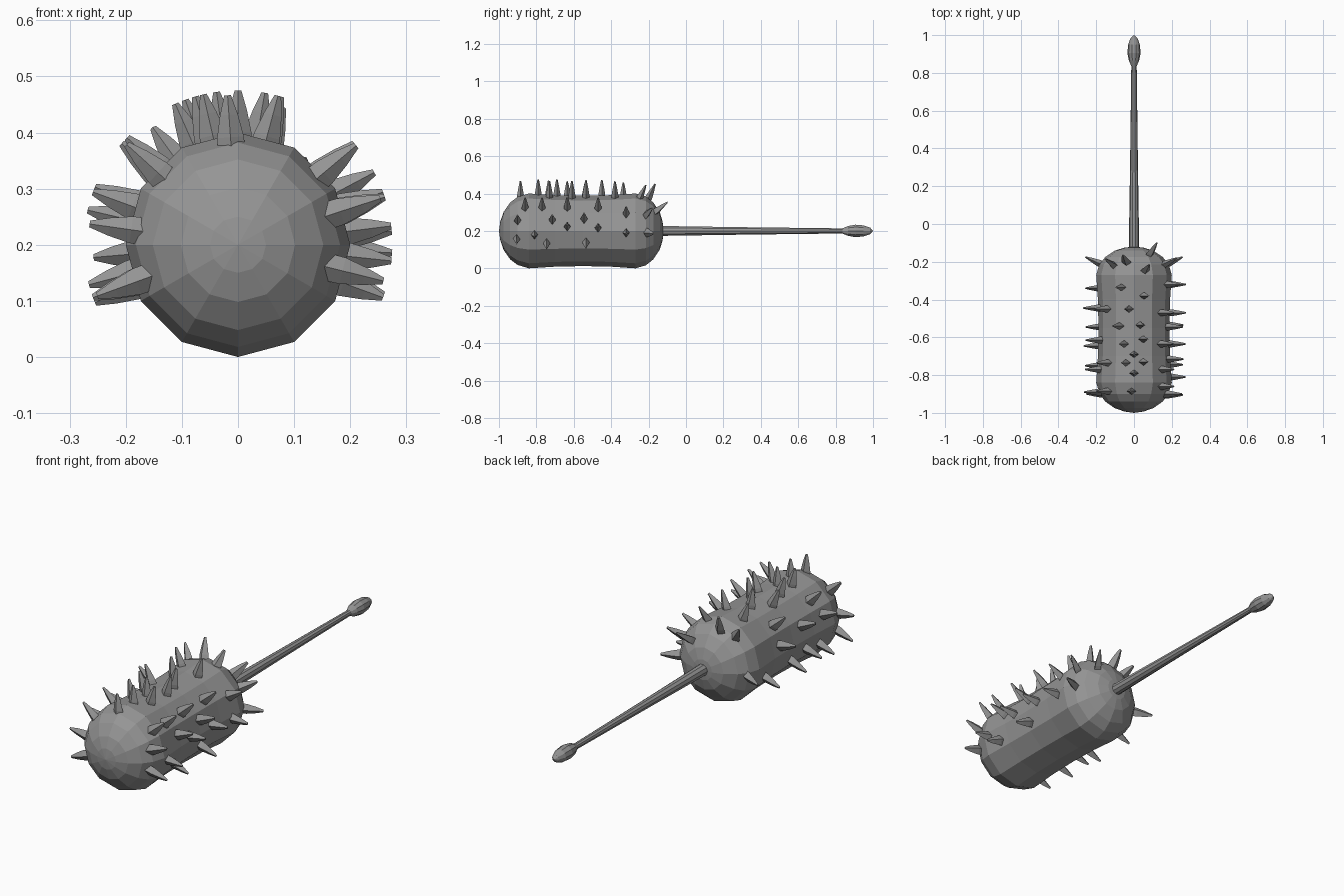
import bpy, bmesh, math
from mathutils import Vector

if "Cube" in bpy.data.objects:
    bpy.data.objects.remove(bpy.data.objects["Cube"])

AXIS_Z = 0.2  # height of the long axis

grey = bpy.data.materials.new("iron_grey")
grey.diffuse_color = (0.3, 0.3, 0.3, 1)
grey.use_nodes = True
grey.node_tree.nodes["Principled BSDF"].inputs["Base Color"].default_value = grey.diffuse_color


def finish(bm, name):
    bmesh.ops.recalc_face_normals(bm, faces=bm.faces)
    mesh = bpy.data.meshes.new(name)
    bm.to_mesh(mesh)
    bm.free()
    mesh.materials.append(grey)
    obj = bpy.data.objects.new(name, mesh)
    bpy.context.collection.objects.link(obj)
    return obj


def lathe(name, profile, sides):
    """Revolve (y, radius) points around the long axis."""
    bm = bmesh.new()
    rings = []
    for y, r in profile:
        if r == 0:
            rings.append([bm.verts.new((0, y, AXIS_Z))] * sides)
            continue
        angles = [2 * math.pi * i / sides for i in range(sides)]
        rings.append([bm.verts.new((r * math.cos(a), y, AXIS_Z + r * math.sin(a)))
                      for a in angles])
    for a, b in zip(rings, rings[1:]):
        for i in range(sides):
            j = (i + 1) % sides
            corners = list(dict.fromkeys((a[i], a[j], b[j], b[i])))
            bm.faces.new(corners)
    return finish(bm, name)


def add_spike(bm, angle, y, surface=0.19, lean=0.0):
    """Blunt diamond-section spike pointing away from the long axis."""
    a = math.radians(angle)
    radial = Vector((math.cos(a), 0, math.sin(a)))
    out = (radial + Vector((0, lean, 0))).normalized()
    side = Vector((-math.sin(a), 0, math.cos(a)))
    along = out.cross(side)
    foot = Vector((0, y, AXIS_Z)) + radial * surface
    rings = []
    for h, w, d in ((-0.03, 0.025, 0.019), (0.01, 0.024, 0.018),
                    (0.05, 0.016, 0.011), (0.085, 0.006, 0.004)):
        c = foot + out * h
        rings.append([bm.verts.new(c + v) for v in
                      (side * w, along * d, -side * w, -along * d)])
    for r, s in zip(rings, rings[1:]):
        for i in range(4):
            j = (i + 1) % 4
            bm.faces.new((r[i], r[j], s[j], s[i]))
    bm.faces.new(rings[0])
    bm.faces.new(rings[-1])


# Club head with domed ends and a slight waist
lathe("club_head", [(-1, 0), (-0.993, 0.05), (-0.975, 0.102), (-0.94, 0.152),
                    (-0.9, 0.182), (-0.84, 0.2), (-0.7, 0.191), (-0.55, 0.188),
                    (-0.4, 0.191), (-0.27, 0.2), (-0.215, 0.184), (-0.175, 0.152),
                    (-0.14, 0.1), (-0.125, 0.05), (-0.12, 0)], 12)

# Tapered handle shaft
lathe("handle", [(-0.15, 0), (-0.15, 0.028), (0.3, 0.021), (0.86, 0.014), (0.86, 0)], 10)

# Pommel at the end of the handle
lathe("pommel", [(0.835, 0), (0.835, 0.014), (0.865, 0.027), (0.905, 0.035),
                 (0.95, 0.031), (0.985, 0.018), (1, 0)], 10)

# Spikes: (angle around the axis from +x, position along the axis)
top = [(103, -0.2), (72, -0.25), (110, -0.335), (74, -0.38), (98, -0.45),
       (114, -0.54), (80, -0.535), (106, -0.635), (75, -0.61), (90, -0.69),
       (103, -0.735), (75, -0.73), (90, -0.79), (94, -0.885)]
right = [(18, -0.9), (40, -0.86), (40, -0.77), (18, -0.715), (41, -0.635),
         (7, -0.635), (20, -0.545), (40, -0.47), (5, -0.47), (28, -0.32),
         (-3, -0.32), (-3, -0.21), (28, -0.215), (-6, -0.81), (-14, -0.905),
         (-20, -0.745), (-19, -0.535)]
left = [(126, -0.22), (185, -0.21), (201, -0.34), (139, -0.45), (167, -0.445),
        (202, -0.545), (158, -0.615), (195, -0.645), (136, -0.735), (160, -0.77),
        (200, -0.75), (138, -0.885), (172, -0.89), (200, -0.9)]

bm = bmesh.new()
for angle, y in top + right + left:
    if y > -0.26:  # rear dome spikes lean backwards
        add_spike(bm, angle, y, 0.18, 0.45)
    else:
        add_spike(bm, angle, y, 0.182 if y < -0.87 else 0.19)
add_spike(bm, 52, -0.16, 0.135, 1.0)
finish(bm, "spikes")
